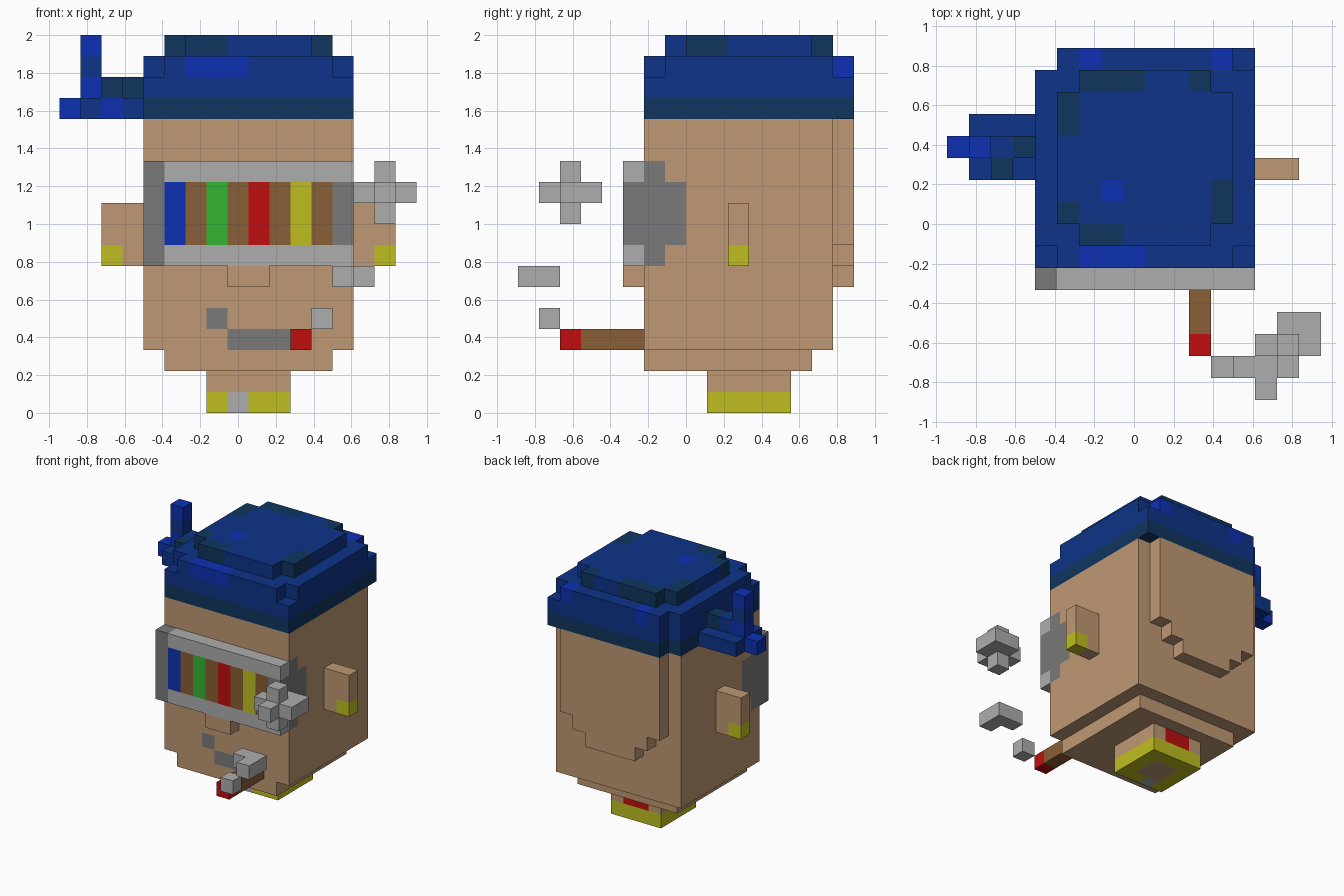
import bpy
import bmesh

if "Cube" in bpy.data.objects:
    bpy.data.objects.remove(bpy.data.objects["Cube"], do_unlink=True)

UNIT = 1 / 9      # edge of one block
X_SHIFT = -8.5    # block column 0 starts here

PALETTE = {
    "skin": (191, 153, 115), "light_grey": (174, 174, 174),
    "dark_grey": (122, 122, 122), "red": (193, 14, 14),
    "yellow": (191, 190, 32), "green": (51, 181, 51),
    "brown": (138, 94, 54), "blue": (14, 52, 137),
    "bright_blue": (13, 48, 180), "navy": (15, 53, 95),
}
NAMES = list(PALETTE)


def linear(value):
    s = value / 255
    return s / 12.92 if s < 0.04 else ((s + 0.055) / 1.055) ** 2.4


def make_material(name):
    mat = bpy.data.materials.new(name)
    color = tuple(linear(v) for v in PALETTE[name]) + (1,)
    mat.use_nodes = True
    mat.diffuse_color = color
    mat.node_tree.nodes["Principled BSDF"].inputs["Base Color"].default_value = color
    return mat


MATERIALS = {name: make_material(name) for name in NAMES}


class Part:
    """A blocky part: filled with coloured boxes, then skinned."""

    def __init__(self, name):
        self.name = name
        self.cells = {}

    @staticmethod
    def block(xs, ys, zs):
        return [(x, y, z) for x in range(*xs) for y in range(*ys) for z in range(*zs)]

    def fill(self, color, xs, ys, zs):
        for cell in self.block(xs, ys, zs):
            self.cells[cell] = color
        return self

    def paint(self, color, xs, ys, zs):
        for cell in self.block(xs, ys, zs):
            if cell in self.cells:
                self.cells[cell] = color
        return self

    def one(self, color, x, y, z):
        self.cells[x, y, z] = color
        return self

    def cut(self, x, y, z):
        self.cells.pop((x, y, z), None)

    def build(self):
        used = [n for n in NAMES if n in self.cells.values()]
        bm = bmesh.new()
        verts = {}

        def vert(p):
            if p not in verts:
                verts[p] = bm.verts.new(((p[0] + X_SHIFT) * UNIT, p[1] * UNIT, p[2] * UNIT))
            return verts[p]

        for cell, color in self.cells.items():
            for axis in range(3):
                for side in (0, 1):
                    near = list(cell)
                    near[axis] += 2 * side - 1
                    if tuple(near) in self.cells:
                        continue
                    ring = []
                    for u, v in ((0, 0), (1, 0), (1, 1), (0, 1)):
                        p = list(cell)
                        p[axis] += side
                        p[(axis + 1) % 3] += u
                        p[(axis + 2) % 3] += v
                        ring.append(vert(tuple(p)))
                    face = bm.faces.new(ring if side else ring[::-1])
                    face.material_index = used.index(color)
        mesh = bpy.data.meshes.new(self.name)
        bm.to_mesh(mesh)
        bm.free()
        for n in used:
            mesh.materials.append(MATERIALS[n])
        bpy.context.collection.objects.link(bpy.data.objects.new(self.name, mesh))


# Head with jaw, mouth and the strap ends on both temples
head = Part("head")
head.fill("skin", (4, 14), (-2, 7), (3, 14))
head.fill("skin", (5, 13), (-2, 6), (2, 3))
head.paint("dark_grey", (8, 11), (-2, -1), (3, 4))
head.one("dark_grey", 7, -2, 4)
for x in (4, 13):
    head.paint("dark_grey", (x, x + 1), (-2, -1), (7, 12))
    head.paint("dark_grey", (x, x + 1), (-1, 0), (8, 11))
head.build()

# Raised panel on the back of the head, with a stepped lower edge
panel = Part("back_panel")
for inset, bottom in enumerate((8, 7, 6)):
    panel.fill("skin", (5 + inset, 13 - inset), (7, 8), (bottom, 14))
panel.build()

Part("nose").fill("skin", (8, 10), (-3, -2), (6, 7)).build()

# Neck with a collar and a clasp
neck = Part("neck")
neck.fill("skin", (7, 11), (1, 5), (0, 2))
neck.fill("yellow", (7, 11), (1, 5), (0, 1))
neck.fill("skin", (8, 10), (2, 4), (0, 1))
neck.one("light_grey", 8, 1, 0)
neck.paint("red", (8, 10), (4, 5), (1, 2))
neck.build()

# Ears with earrings
for name, inner, outer in (("right_ear", 3, 2), ("left_ear", 14, 15)):
    ear = Part(name)
    for x in (inner, outer):
        ear.fill("skin", (x, x + 1), (2, 3), (7, 10))
    ear.one("yellow", outer, 2, 7)
    ear.build()

# Visor frame and striped lens
visor = Part("visor")
visor.fill("light_grey", (4, 14), (-3, -2), (7, 12))
visor.paint("dark_grey", (4, 5), (-3, -2), (7, 12))
visor.paint("dark_grey", (13, 14), (-3, -2), (8, 11))
stripes = ("bright_blue", "brown", "green", "brown", "red", "brown", "yellow", "brown")
for i, color in enumerate(stripes):
    visor.paint(color, (5 + i, 6 + i), (-3, -2), (8, 11))
visor.build()

# Cap: band, crown with clipped corners, and top
cap = Part("cap")
for color, bottom, top in (("navy", 14, 15), ("blue", 15, 17)):
    cap.fill(color, (4, 14), (-2, 7), (bottom, top))
    cap.fill(color, (5, 14), (7, 8), (bottom, top))
cap.fill("blue", (5, 13), (-1, 7), (17, 18))
for x in (5, 12):
    for y in (-1, 6):
        cap.cut(x, y, 17)
for x, y in ((4, -2), (13, -2), (13, 7)):
    cap.cut(x, y, 16)
# Bright and dark patches of the cloth
cap.paint("bright_blue", (6, 9), (-2, -1), (16, 17))
for x, y, z in ((6, 7, 16), (12, 7, 16), (7, 1, 17)):
    cap.one("bright_blue", x, y, z)
for xs, ys in (((6, 9), (6, 7)), ((11, 12), (6, 7)), ((5, 6), (4, 6)),
               ((5, 6), (0, 1)), ((12, 13), (0, 2)), ((6, 8), (-1, 0))):
    cap.paint("navy", xs, ys, (17, 18))
cap.build()

# Knotted cloth end at the side of the cap
knot = Part("cap_knot")
knot.fill("blue", (1, 4), (2, 5), (14, 15))
knot.fill("blue", (1, 4), (3, 4), (15, 16))
knot.fill("blue", (1, 2), (3, 4), (16, 18))
for x, y, z in ((0, 3, 14), (2, 2, 14), (1, 3, 15), (1, 3, 17)):
    knot.one("bright_blue", x, y, z)
for x, y in ((2, 2), (3, 3)):
    knot.one("navy", x, y, 15)
knot.build()

# Cigar with a glowing tip
Part("cigar").fill("brown", (11, 12), (-5, -2), (3, 4)).one("red", 11, -6, 3).build()

# Smoke puffs, rising
Part("small_puff").one("light_grey", 12, -7, 4).build()
middle = Part("middle_puff").fill("light_grey", (13, 15), (-7, -6), (6, 7))
middle.one("light_grey", 14, -8, 6).build()
big = Part("big_puff").fill("light_grey", (15, 16), (-6, -5), (9, 12))
big.fill("light_grey", (14, 17), (-6, -5), (10, 11))
big.fill("light_grey", (15, 16), (-7, -4), (10, 11))
big.one("light_grey", 16, -5, 10).build()
